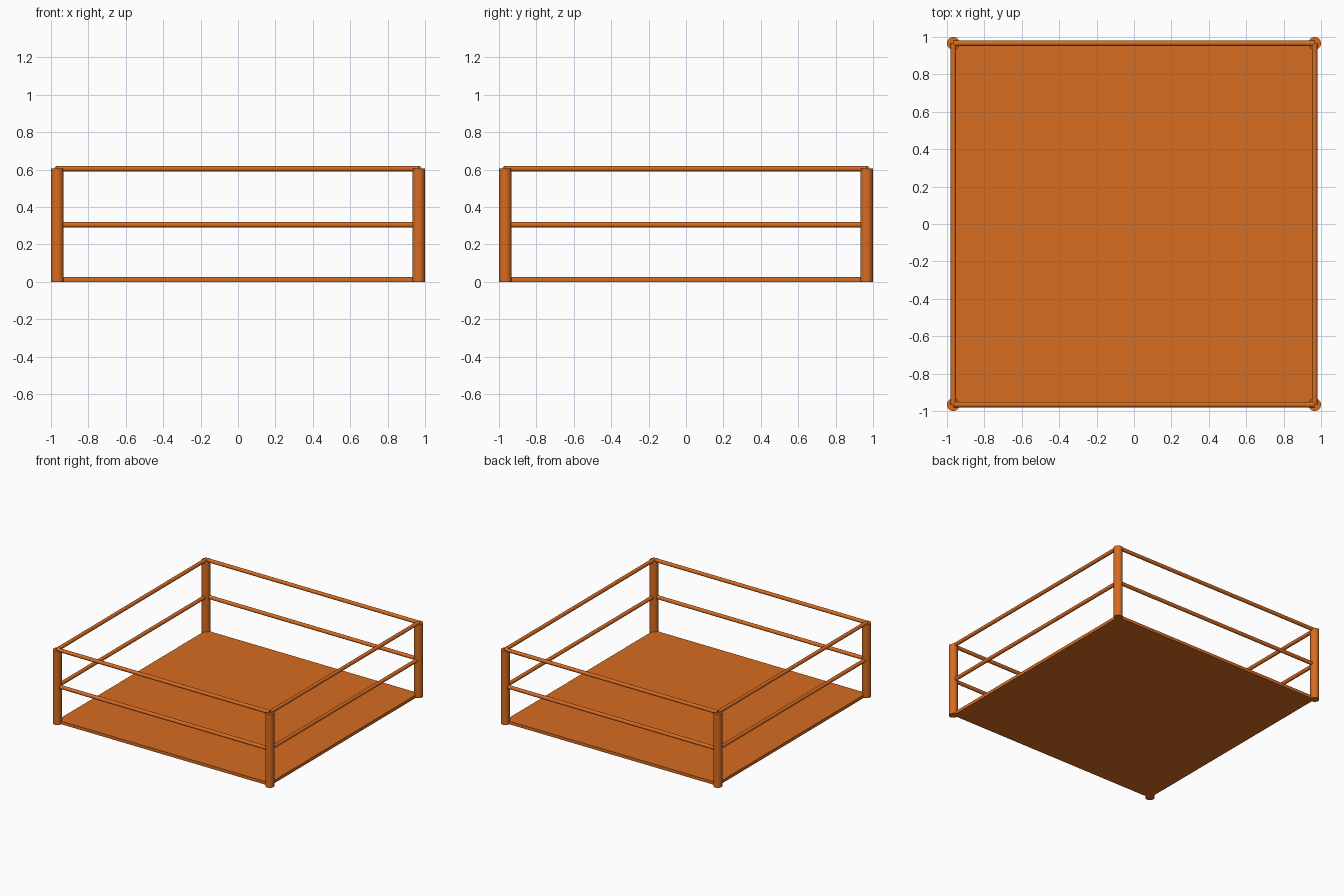
import bpy
from math import pi, radians

if "Cube" in bpy.data.objects:
    bpy.data.objects.remove(bpy.data.objects["Cube"])

C = 0.966          # post centre distance from the axis
POST_R, POST_H = 0.034, 0.605
RAIL_R = 0.015
BASE_H = 0.025

mat = bpy.data.materials.new("orange_paint")
mat.diffuse_color = (0.68, 0.15, 0.015, 1)
mat.use_nodes = True
mat.node_tree.nodes["Principled BSDF"].inputs["Base Color"].default_value = mat.diffuse_color


def rod(name, r, length, loc, rot=(0, 0, 0)):
    bpy.ops.mesh.primitive_cylinder_add(vertices=24, radius=r, depth=length,
                                        location=loc, rotation=rot)
    o = bpy.context.object
    o.name = name
    o.data.materials.append(mat)
    bpy.ops.object.shade_smooth_by_angle(angle=radians(40))


# floor slab
bpy.ops.mesh.primitive_cube_add(size=1, location=(0, 0, BASE_H / 2))
floor = bpy.context.object
floor.name = "floor"
floor.scale = (2 * C, 2 * C, BASE_H)
floor.data.materials.append(mat)

# corner posts
for x in (-C, C):
    for y in (-C, C):
        rod("corner_post", POST_R, POST_H, (x, y, POST_H / 2))

# middle and top rails on all four sides
for label, z in (("middle_rail", 0.305), ("top_rail", POST_H)):
    for s in (-C, C):
        rod(label, RAIL_R, 2 * C, (0, s, z), (0, pi / 2, 0))
        rod(label, RAIL_R, 2 * C, (s, 0, z), (pi / 2, 0, 0))
